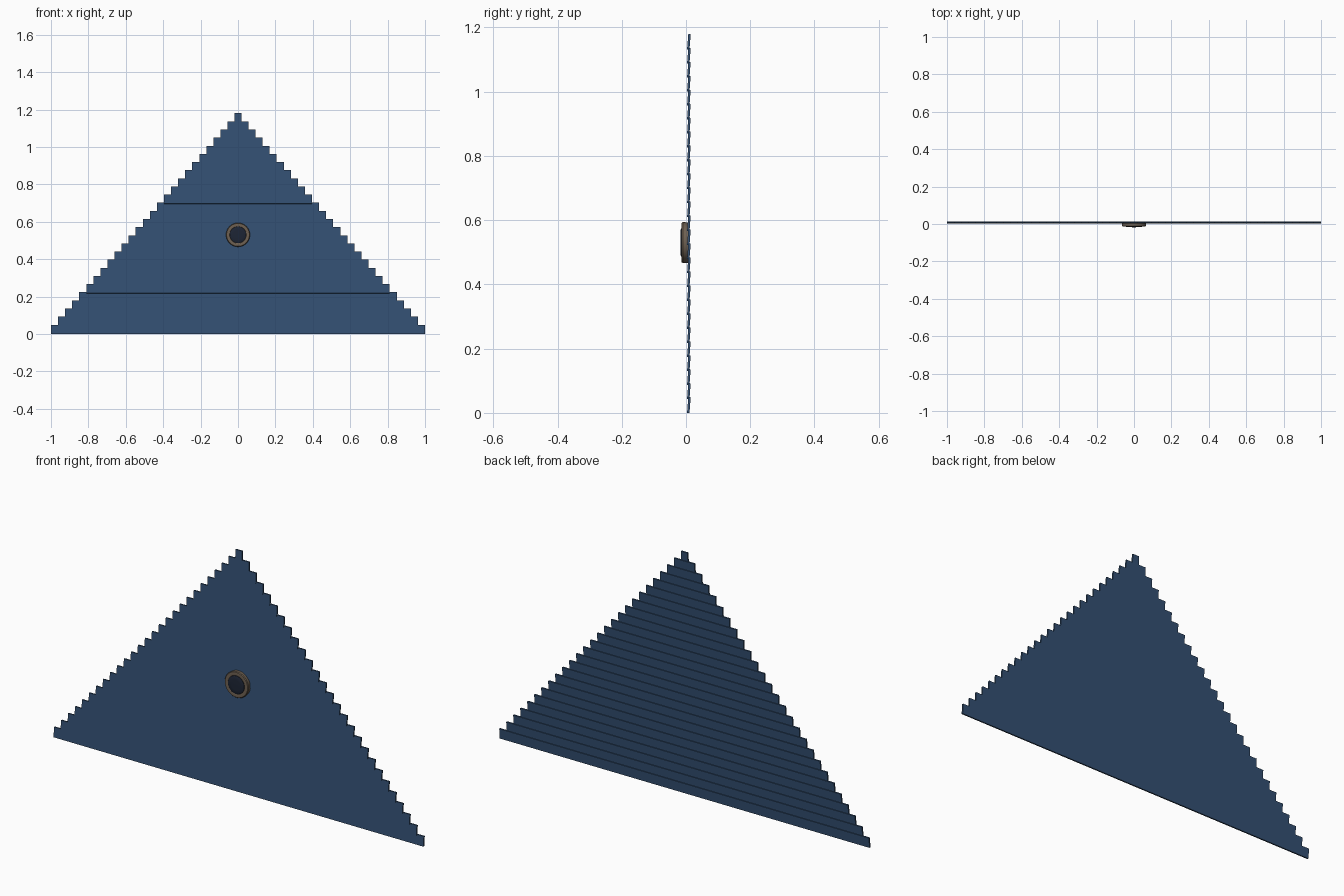
import bpy, bmesh, math
from mathutils import Matrix

if "Cube" in bpy.data.objects:
    bpy.data.objects.remove(bpy.data.objects["Cube"])


def material(name, rgb):
    m = bpy.data.materials.new(name)
    m.diffuse_color = (*rgb, 1)
    m.use_nodes = True
    m.node_tree.nodes["Principled BSDF"].inputs["Base Color"].default_value = m.diffuse_color
    return m


def finish(bm, name, mat):
    bmesh.ops.recalc_face_normals(bm, faces=bm.faces)
    me = bpy.data.meshes.new(name)
    bm.to_mesh(me)
    bm.free()
    me.materials.append(mat)
    ob = bpy.data.objects.new(name, me)
    bpy.context.collection.objects.link(ob)
    return ob


def lathe(name, profile, z, mat, steps=40):
    """Revolve (radius, y) points around the y axis at height z."""
    bm = bmesh.new()
    vs = [bm.verts.new((r, y, 0)) for r, y in profile]
    es = [bm.edges.new(p) for p in zip(vs, vs[1:])]
    bmesh.ops.spin(bm, geom=vs + es, cent=(0, 0, 0), axis=(0, 1, 0),
                   angle=math.tau, steps=steps)
    bmesh.ops.remove_doubles(bm, verts=bm.verts, dist=1e-5)
    bmesh.ops.translate(bm, verts=bm.verts, vec=(0, 0, z))
    ob = finish(bm, name, mat)
    bpy.ops.object.select_all(action='DESELECT')
    ob.select_set(True)
    bpy.context.view_layer.objects.active = ob
    bpy.ops.object.shade_smooth_by_angle(angle=math.radians(35))


navy = material("navy_paint", (0.033, 0.08, 0.17))
bronze = material("bronze", (0.16, 0.12, 0.085))
dark = material("dark_glass", (0.012, 0.018, 0.035))

# Lapped siding boards, each shorter than the one below, bottoms tilted forward
ROWS, PITCH, BOARD, THICK = 27, 0.0435, 0.049, 0.0075
bm = bmesh.new()
for i in range(ROWS):
    half = 1 - i * (1 - 0.018) / (ROWS - 1)
    z0 = i * PITCH
    m = Matrix.Translation((0, 0.009, z0 + BOARD / 2)) \
        @ Matrix.Rotation(math.radians(-4.5), 4, 'X') \
        @ Matrix.Diagonal((2 * half, THICK, BOARD, 1))
    bmesh.ops.create_cube(bm, size=1, matrix=m)
finish(bm, "gable_siding", navy)

# Round ornament: bronze ring with a rounded rim, and a dark domed centre
ZC = 0.53
lathe("round_ring", [(0.042, 0.006), (0.063, 0.006), (0.064, -0.010),
                     (0.061, -0.0135), (0.050, -0.0145), (0.045, -0.0135),
                     (0.042, -0.008), (0.042, 0.006)], ZC, bronze)
lathe("round_centre", [(0, 0.004), (0.044, 0.004), (0.044, -0.0145),
                       (0.040, -0.0165), (0.025, -0.0172), (0, -0.0175)], ZC, dark)
